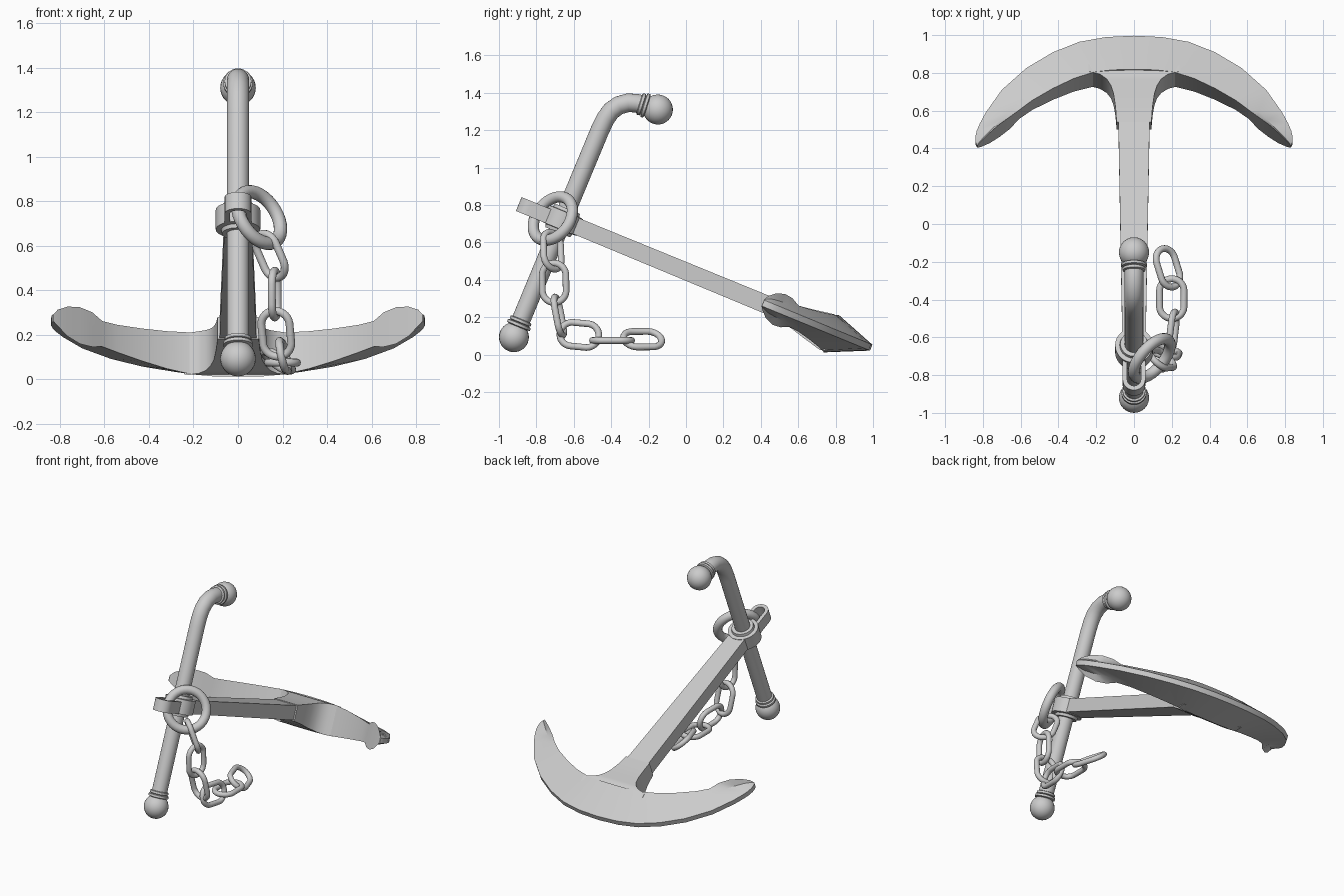
import bpy, bmesh, math
from mathutils import Vector, Matrix

if "Cube" in bpy.data.objects:
    bpy.data.objects.remove(bpy.data.objects["Cube"])

# Anchor frame: x across, u along the shank, v along the stock, origin where they cross
A = math.radians(22.4)
ORIGIN = Vector((0, -0.66, 0.717))
U = Vector((0, math.cos(A), -math.sin(A)))
V = Vector((0, math.sin(A), math.cos(A)))


def P(x, u, v):
    return ORIGIN + Vector((x, 0, 0)) + U * u + V * v


def finish(name, bm, angle=30):
    bmesh.ops.recalc_face_normals(bm, faces=bm.faces)
    me = bpy.data.meshes.new(name)
    bm.to_mesh(me)
    bm.free()
    ob = bpy.data.objects.new(name, me)
    bpy.context.collection.objects.link(ob)
    bpy.ops.object.select_all(action='DESELECT')
    ob.select_set(True)
    bpy.context.view_layer.objects.active = ob
    bpy.ops.object.shade_smooth_by_angle(angle=math.radians(angle))
    return ob


def loft(name, rings, closed=False, angle=30):
    bm = bmesh.new()
    rows = [[bm.verts.new(p) for p in r] for r in rings]
    n = len(rows[0])
    for a, b in zip(rows, rows[1:] + (rows[:1] if closed else [])):
        for i in range(n):
            bm.faces.new((a[i], a[(i + 1) % n], b[(i + 1) % n], b[i]))
    if not closed:
        bm.faces.new(rows[0])
        bm.faces.new(rows[-1])
    return finish(name, bm, angle)


def tube(name, pts, r, cyclic=False, sides=16):
    # sweep a circle along a planar path
    n = len(pts)
    nrm = None
    for i in range(n - 2):
        c = (pts[i + 1] - pts[i]).cross(pts[i + 2] - pts[i + 1])
        if c.length > 1e-6:
            nrm = c.normalized()
            break
    rings = []
    for i in range(n):
        a = pts[i - 1] if (cyclic or i > 0) else pts[i]
        b = pts[(i + 1) % n] if (cyclic or i < n - 1) else pts[i]
        side = nrm.cross((b - a).normalized())
        rings.append([pts[i] + r * (math.cos(t) * side + math.sin(t) * nrm)
                      for t in (2 * math.pi * k / sides for k in range(sides))])
    return loft(name, rings, cyclic, 40)


def ball(name, c, r):
    bm = bmesh.new()
    bmesh.ops.create_uvsphere(bm, u_segments=24, v_segments=16, radius=r,
                              matrix=Matrix.Translation(c))
    return finish(name, bm)


def lathe(name, c, axis, prof):
    # prof: (radius, height) pairs about the axis through c
    X = Vector((1, 0, 0))
    Y = axis.cross(X)
    return loft(name, [[c + axis * h + r * (math.cos(t) * X + math.sin(t) * Y)
                        for t in (2 * math.pi * k / 28 for k in range(28))]
                       for r, h in prof])


# Stock: straight rod with a bent upper end
low = Vector((0, -0.92, 0.093))
top = Vector((0, -0.15, 1.31))
bend = [(-0.46, 1.20), (-0.43, 1.262), (-0.40, 1.303), (-0.36, 1.332),
        (-0.31, 1.346), (-0.265, 1.344), (-0.22, 1.332)]
tube("stock", [low] + [Vector((0, y, z)) for y, z in bend] + [top], 0.05, sides=24)
RIM = [(0.05, -0.022), (0.06, -0.018), (0.06, -0.004), (0.052, 0),
       (0.066, 0.004), (0.066, 0.018), (0.05, 0.024)]
for tag, c, d in (("lower", low, V), ("upper", top, Vector((0, -0.95, 0.3)).normalized())):
    ball(tag + "_stock_ball", c, 0.08)
    lathe(tag + "_stock_rim", c + d * 0.082, -d, RIM)

# Collar where the stock passes through the shank
lathe("shank_collar", ORIGIN, V, [(0.05, -0.068), (0.072, -0.068), (0.076, -0.05), (0.1, -0.048),
                                  (0.1, 0.048), (0.076, 0.05), (0.072, 0.068), (0.05, 0.068)])

# Eye at the end of the shank
path = [(1, -0.07)] + [(math.cos(t), -0.19 - 0.06 * math.sin(t))
                       for t in (math.pi * k / 14 for k in range(15))] + [(-1, -0.07)]
eye = []
for cx, u in path:
    ui = u if u > -0.19 else -0.19 + (u + 0.19) * 0.6
    eye.append([P(cx * 0.06, u, -0.048), P(cx * 0.06, u, 0.032),
                P(cx * 0.036, ui, 0.032), P(cx * 0.036, ui, -0.048)])
loft("shank_eye", eye)


# Shank and flared crown: sections of (u, half width, top, bottom)
def box_loft(name, secs):
    loft(name, [[P(-w, u, b), P(w, u, b), P(w, u, t), P(-w, u, t)] for u, w, t, b in secs])


box_loft("shank", [(0.06, 0.062, 0.045, -0.045), (1.30, 0.083, 0.049, -0.049)])
box_loft("crown", [(1.277, 0.092, 0.054, -0.054), (1.36, 0.098, 0.062, -0.07),
                   (1.43, 0.108, 0.072, -0.09), (1.475, 0.122, 0.08, -0.10),
                   (1.51, 0.145, 0.086, -0.11), (1.535, 0.18, 0.09, -0.115),
                   (1.552, 0.24, 0.088, -0.112), (1.60, 0.24, 0.07, -0.09)])

# Curved arms with palms: outer x,u  inner x,u  inner top, bottom  waist height factor
ARM = [(0, 1.785, 0, 1.56, 0.095, -0.12, 1),
       (0.15, 1.777, 0.11, 1.558, 0.094, -0.119, 1),
       (0.29, 1.75, 0.21, 1.548, 0.09, -0.113, 1),
       (0.43, 1.69, 0.32, 1.513, 0.082, -0.10, 1),
       (0.57, 1.60, 0.43, 1.46, 0.073, -0.085, 1),
       (0.70, 1.475, 0.54, 1.395, 0.064, -0.07, 1),
       (0.785, 1.345, 0.61, 1.34, 0.06, -0.064, 1),
       (0.815, 1.285, 0.655, 1.295, 0.084, -0.084, 0.72),
       (0.833, 1.24, 0.71, 1.25, 0.09, -0.088, 0.65),
       (0.84, 1.205, 0.765, 1.205, 0.075, -0.07, 0.7),
       (0.838, 1.175, 0.81, 1.17, 0.045, -0.035, 0.8),
       (0.832, 1.16, 0.828, 1.158, 0.02, -0.018, 1)]
E, T = 0.017, 0.3
rings = []
for s in (-1, 1):
    for ox, ou, ix, iu, t, b, k in (ARM[:0:-1] if s < 0 else ARM):
        mx, mu = ix + (ox - ix) * T, iu + (ou - iu) * T
        mt, mb = (t + (E - t) * T) * k, (b + (-E - b) * T) * k
        rings.append([P(s * ox, ou, -E), P(s * ox, ou, E), P(s * mx, mu, mt),
                      P(s * ix, iu, t), P(s * ix, iu, b), P(s * mx, mu, mb)])
loft("arms", rings)


# Shackle ring and chain, each oriented by a long direction and a plane normal
def link(name, c, long, normal, half, rad, thick, sides=12):
    n = Vector(normal).normalized()
    d = Vector(long)
    d = (d - n * d.dot(n)).normalized()
    w = n.cross(d)
    pts = []
    for k in range(32):
        t = 2 * math.pi * (k + 0.5) / 32
        off = half if math.sin(t) > 0 else -half
        pts.append(Vector(c) + w * rad * math.cos(t) + d * (rad * math.sin(t) + off))
    tube(name, pts, thick, True, sides)


link("shackle_ring", (0.095, -0.712, 0.727), (0, 0, 1), (0.68, -0.6, 0.45), 0, 0.13, 0.03, 16)
CHAIN = [((0.145, -0.715, 0.555), (0.42, 0.05, -0.9), (0.66, 0.7, 0.3)),
         ((0.165, -0.705, 0.383), (-0.06, 0.03, -1), (0.97, -0.2, 0)),
         ((0.172, -0.68, 0.205), (0.1, 0.22, -1), (0.2, 0.95, 0.2)),
         ((0.205, -0.57, 0.105), (0.08, 0.97, -0.1), (0.97, -0.1, 0.2)),
         ((0.2, -0.395, 0.075), (0, 1, 0), (0, 0, 1)),
         ((0.18, -0.232, 0.082), (-0.3, 0.95, 0), (0.6, 0.18, 0.75))]
for i, (c, d, n) in enumerate(CHAIN):
    link("chain_link_%d" % (i + 1), c, d, n, 0.04, 0.065, 0.018)
